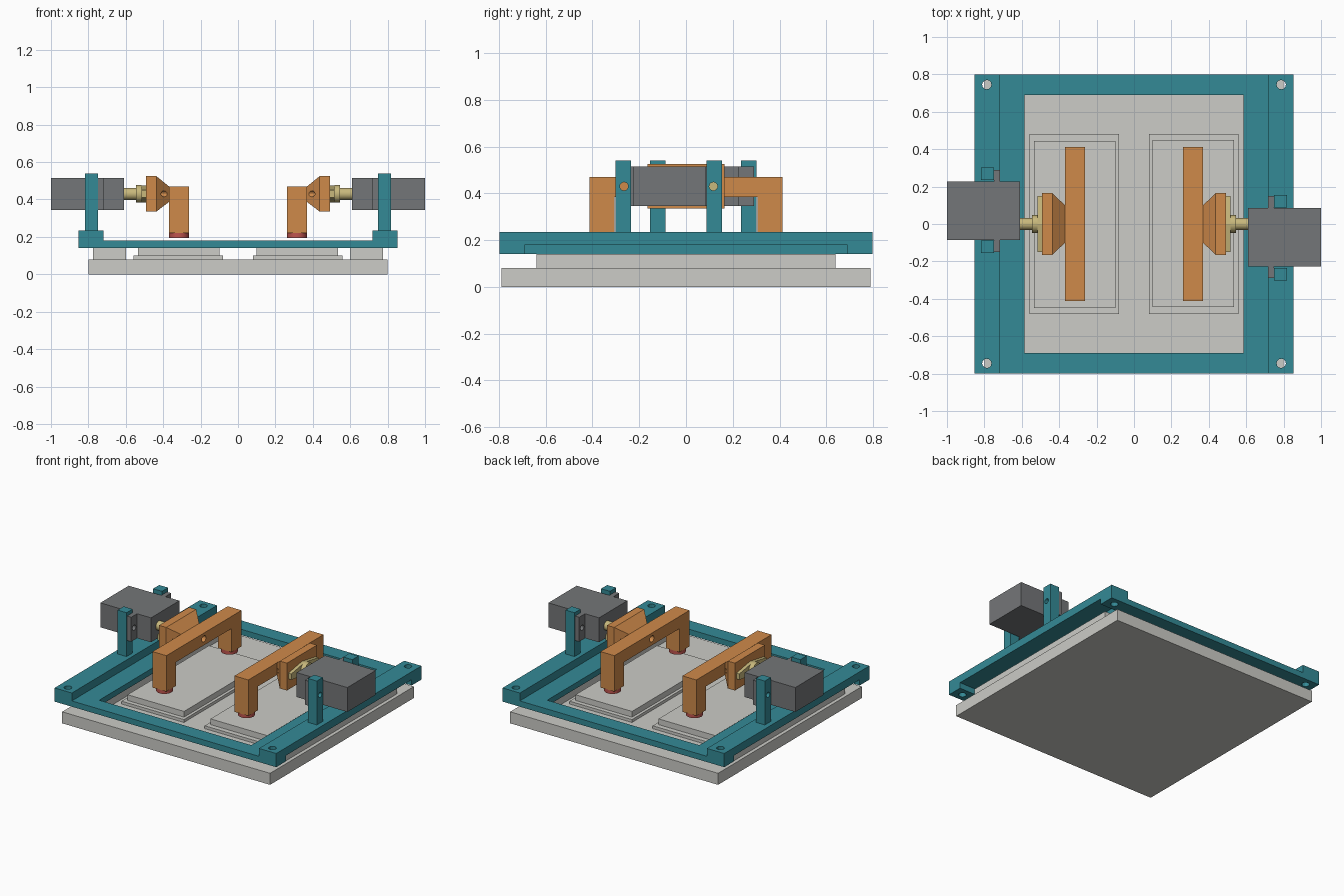
import bpy, bmesh, math
from mathutils import Matrix, Vector

if "Cube" in bpy.data.objects:
    bpy.data.objects.remove(bpy.data.objects["Cube"])


def material(name, rgb):
    m = bpy.data.materials.new(name)
    lin = [c / 255 / 12.92 if c < 11 else ((c / 255 + 0.055) / 1.055) ** 2.4 for c in rgb]
    m.diffuse_color = (*lin, 1)
    m.use_nodes = True
    m.node_tree.nodes["Principled BSDF"].inputs["Base Color"].default_value = m.diffuse_color
    return m


TEAL = material("teal", (52, 138, 150))
ORANGE = material("orange", (207, 138, 74))
DARK = material("dark_grey", (116, 118, 120))
LIGHT = material("light_grey", (204, 204, 199))
RED = material("red", (190, 84, 78))
TAN = material("tan", (200, 184, 124))


def finish(name, bm, mat):
    bmesh.ops.recalc_face_normals(bm, faces=bm.faces)
    me = bpy.data.meshes.new(name)
    bm.to_mesh(me)
    bm.free()
    ob = bpy.data.objects.new(name, me)
    bpy.context.collection.objects.link(ob)
    if mat:
        me.materials.append(mat)
    return ob


def box(name, x, y, z, mat=None):
    bm = bmesh.new()
    bmesh.ops.create_cube(bm, size=1)
    for v in bm.verts:
        v.co = [(a + b) / 2 + c * (b - a) for (a, b), c in zip((x, y, z), v.co)]
    return finish(name, bm, mat)


def cylinder(name, center, r, length, axis, mat=None, sides=24):
    bm = bmesh.new()
    rot = Matrix.Rotation(math.pi / 2, 4, 'Y') if axis == 'X' else Matrix()
    bmesh.ops.create_cone(bm, cap_ends=True, segments=sides, radius1=r, radius2=r,
                          depth=length, matrix=Matrix.Translation(center) @ rot)
    return finish(name, bm, mat)


def prism(name, points, x0, x1, mat):
    """Extrude a y-z outline along x."""
    bm = bmesh.new()
    f = bm.faces.new([bm.verts.new((x0, y, z)) for y, z in points])
    ext = bmesh.ops.extrude_face_region(bm, geom=[f])
    moved = [g for g in ext["geom"] if isinstance(g, bmesh.types.BMVert)]
    bmesh.ops.translate(bm, verts=moved, vec=(x1 - x0, 0, 0))
    return finish(name, bm, mat)


def activate(ob):
    bpy.ops.object.select_all(action='DESELECT')
    ob.select_set(True)
    bpy.context.view_layer.objects.active = ob


def cut(ob, cutters):
    for c in cutters:
        activate(ob)
        m = ob.modifiers.new("cut", 'BOOLEAN')
        m.operation, m.solver, m.object = 'DIFFERENCE', 'EXACT', c
        bpy.ops.object.modifier_apply(modifier=m.name)
        bpy.data.objects.remove(c)


def smooth(ob):
    activate(ob)
    bpy.ops.object.shade_smooth_by_angle(angle=math.radians(35))


# Base plate and the strips under the frame
box("base_plate", (-0.80, 0.80), (-0.79, 0.79), (0, 0.08), LIGHT)

# Frame: window, lowered middle, underside notches and corner holes
frame = box("frame", (-0.853, 0.853), (-0.798, 0.798), (0.14, 0.235), TEAL)
cutters = [box("c", (-0.72, 0.72), (-1, 1), (0.18, 0.4)),
           box("c", (-0.585, 0.585), (-0.69, 0.69), (0, 0.4))]
for s in (-1, 1):
    cutters.append(box("c", sorted((s * 0.72, s * 1.0)), (-0.69, 0.69), (0, 0.18)))
    for t in (-1, 1):
        cutters.append(cylinder("c", (s * 0.787, t * 0.745, 0.2), 0.025, 0.4, 'Z', sides=12))
cut(frame, cutters)

# One half of the mechanism; the other half is a half-turn copy
AX = 0.43
half = []
half.append(box("side_strip", (0.60, 0.775), (-0.64, 0.64), (0.08, 0.14), LIGHT))
half.append(box("pad_lower", (0.08, 0.56), (-0.48, 0.48), (0.08, 0.10), LIGHT))
half.append(box("pad_upper", (0.10, 0.535), (-0.445, 0.45), (0.10, 0.14), LIGHT))

# Gripper arch with a centre hole
outline = [(-0.413, 0.22), (-0.305, 0.22), (-0.305, 0.385), (0.305, 0.385),
           (0.305, 0.22), (0.413, 0.22), (0.413, 0.47), (-0.413, 0.47)]
arch = prism("gripper_arch", outline, 0.262, 0.369, ORANGE)
cut(arch, [cylinder("c", (0.3, 0, AX), 0.022, 0.3, 'X', sides=16)])
half.append(arch)

# Flared mount joining the arch to the horn
mount = prism("arch_mount", [(-0.165, 0.335), (0.165, 0.335), (0.165, 0.525), (-0.165, 0.525)],
              0.437, 0.492, ORANGE)
bm = bmesh.new()
bm.from_mesh(mount.data)
bm.faces.ensure_lookup_table()
face = min(bm.faces, key=lambda f: f.calc_center_median().x)
ext = bmesh.ops.extrude_face_region(bm, geom=[face])
for v in [g for g in ext["geom"] if isinstance(g, bmesh.types.BMVert)]:
    v.co = Vector((0.369, math.copysign(0.10, v.co.y), 0.47 if v.co.z > AX else 0.387))
if face.is_valid:
    bm.faces.remove(face)
bmesh.ops.recalc_face_normals(bm, faces=bm.faces)
bm.to_mesh(mount.data)
bm.free()
cut(mount, [cylinder("c", (0.42, y, AX), 0.016, 0.3, 'X', sides=12) for y in (-0.125, 0.125)])
half.append(mount)

# Suction cups under the arch feet
for y in (-0.357, 0.357):
    half.append(cylinder("suction_cup", (0.3155, y, 0.2065), 0.053, 0.027, 'Z', RED))

# Servo horn, hub and shaft
half.append(prism("servo_horn", [(-0.15, 0.41), (0, 0.385), (0.15, 0.41),
                                 (0.15, 0.45), (0, 0.475), (-0.15, 0.45)], 0.492, 0.515, TAN))
half.append(cylinder("horn_hub", (0.53, 0, AX), 0.047, 0.03, 'X', TAN))
half.append(cylinder("servo_shaft", (0.58, 0, AX), 0.032, 0.07, 'X', TAN))

# Servo body, mounting ears and posts with bolt holes
half.append(box("servo_body", (0.61, 1.0), (-0.227, 0.085), (0.345, 0.515), DARK))
for y0, y1, hole in ((-0.29, -0.227, -0.265), (0.085, 0.15, 0.117)):
    ear = box("servo_ear", (0.717, 0.749), (y0, y1), (0.345, 0.515), DARK)
    cut(ear, [cylinder("c", (0.73, hole, AX), 0.018, 0.2, 'X', sides=16)])
    half.append(ear)
for y0, y1, hole in ((-0.302, -0.235, -0.265), (0.088, 0.155, 0.117)):
    post = box("servo_post", (0.749, 0.818), (y0, y1), (0.235, 0.54), TEAL)
    cut(post, [cylinder("c", (0.78, hole, AX), 0.018, 0.3, 'X', sides=16)])
    half.append(post)

# Half-turn copies
for ob in half:
    if ob.name.startswith(("suction", "horn_hub", "servo_shaft")):
        smooth(ob)
    twin = ob.copy()
    twin.data = ob.data.copy()
    twin.data.transform(Matrix.Rotation(math.pi, 4, 'Z'))
    twin.name = ob.name.split(".")[0] + "_left"
    bpy.context.collection.objects.link(twin)
